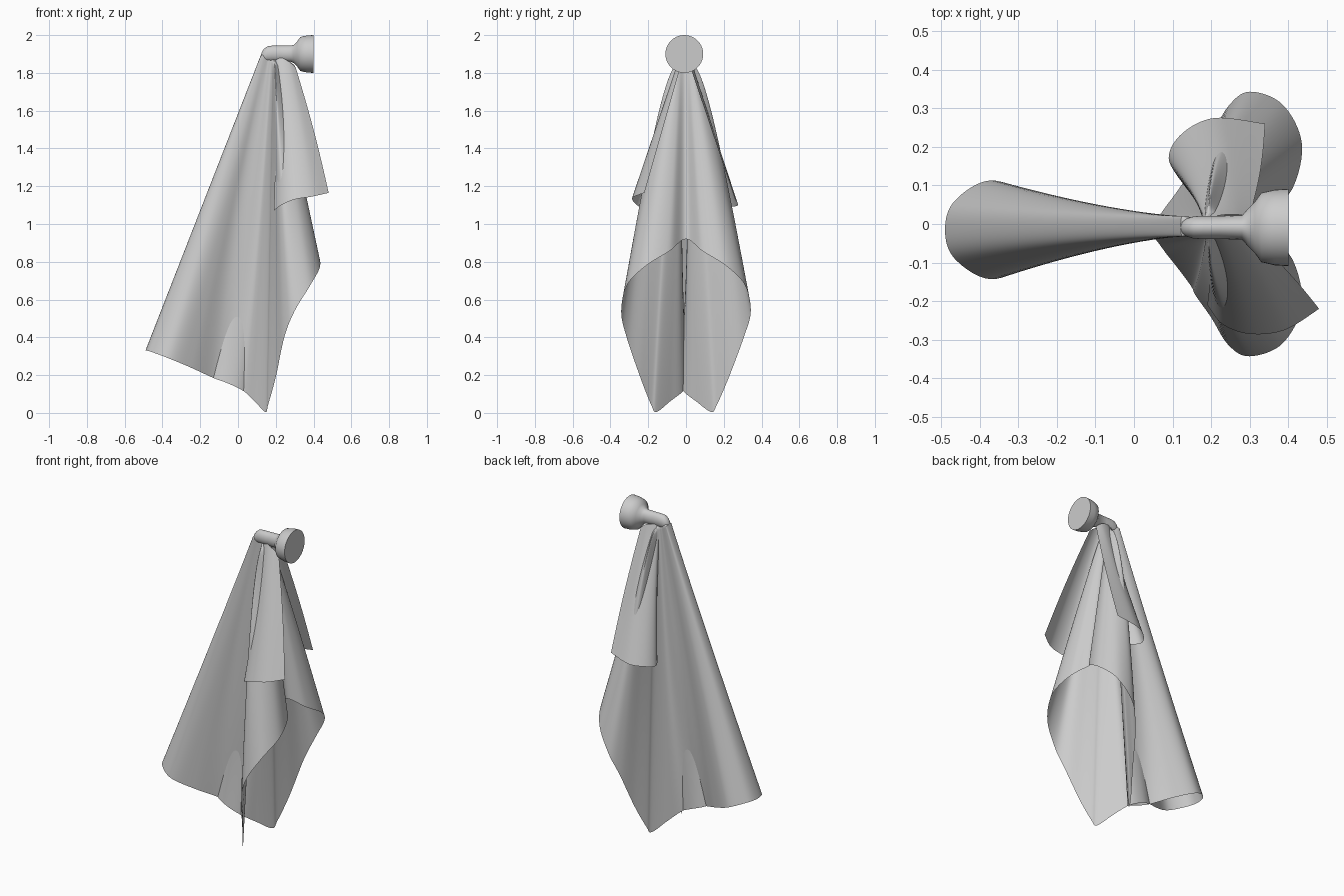
import bpy, math
from mathutils import Vector

if "Cube" in bpy.data.objects:
    bpy.data.objects.remove(bpy.data.objects["Cube"])


def make(name, verts, faces):
    me = bpy.data.meshes.new(name)
    me.from_pydata(verts, [], faces)
    me.validate()
    ob = bpy.data.objects.new(name, me)
    bpy.context.collection.objects.link(ob)
    bpy.ops.object.select_all(action='DESELECT')
    ob.select_set(True)
    bpy.context.view_layer.objects.active = ob
    bpy.ops.object.mode_set(mode='EDIT')
    bpy.ops.mesh.select_all(action='SELECT')
    bpy.ops.mesh.normals_make_consistent(inside=False)
    bpy.ops.object.mode_set(mode='OBJECT')
    bpy.ops.object.shade_smooth_by_angle(angle=math.radians(50))
    return ob


def spline(pts, steps, closed):
    """Catmull-Rom through points of any dimension."""
    n, out = len(pts), []
    get = (lambda i: pts[i % n]) if closed else (lambda i: pts[max(0, min(n - 1, i))])
    for i in range(n if closed else n - 1):
        a, b, c, d = (Vector(get(i + k)) for k in (-1, 0, 1, 2))
        for s in range(steps):
            t = s / steps
            out.append(0.5 * (2 * b + (c - a) * t + (2 * a - 5 * b + 4 * c - d) * t * t
                              + (3 * b - a - 3 * c + d) * t ** 3))
    if not closed:
        out.append(Vector(pts[-1]))
    return out


def grid_faces(rows, cols, closed):
    return [(r * cols + c, r * cols + (c + 1) % cols,
             (r + 1) * cols + (c + 1) % cols, (r + 1) * cols + c)
            for r in range(rows - 1) for c in range(cols if closed else cols - 1)]


# Knob and stem, turned about the x axis (the stem is a little flattened)
profile = [(0.4, 0.1), (0.365, 0.098), (0.33, 0.09), (0.313, 0.066), (0.295, 0.048), (0.28, 0.043),
           (0.22, 0.042), (0.18, 0.042), (0.155, 0.04), (0.138, 0.033), (0.126, 0.022), (0.12, 0.007)]
N = 40
verts = []
for x, r in profile:
    drop = 0.018 * max(0, (0.17 - x) / 0.05) ** 2
    flat = 1 if x > 0.29 else 0.72
    for i in range(N):
        a = 2 * math.pi * i / N
        verts.append((x, -0.009 + flat * r * math.cos(a), 1.902 + r * math.sin(a) - drop
                      - (0.002 if x > 0.29 else 0)))
faces = grid_faces(len(profile), N, True)
faces += [tuple(range(N)), tuple(range(len(verts) - N, len(verts)))]
make("knob", verts, faces)

# Main cloth: half of the three-lobed hem as x, y, z and sideways spread exponent
half = [(-0.49, 0, 0.33, 1.5), (-0.465, 0.075, 0.325, 1.5), (-0.37, 0.128, 0.29, 1.5),
        (-0.25, 0.08, 0.24, 1.6), (-0.13, 0.0, 0.185, 3), (-0.05, -0.02, 0.155, 3),
        (0.03, 0.0, 0.115, 2.4), (0.09, 0.07, 0.06, 1.2), (0.145, 0.145, 0.005, 0.8),
        (0.16, 0.175, 0.045, 0.68), (0.2, 0.235, 0.19, 0.57), (0.245, 0.31, 0.4, 0.58),
        (0.3, 0.343, 0.54, 0.7), (0.385, 0.31, 0.68, 0.85), (0.435, 0.21, 0.78, 0.9),
        (0.41, 0.09, 0.855, 1.0), (0.33, 0.0, 0.92, 1)]
last = len(half) - 1
hem = half + [(x, -y, z, e) for x, y, z, e in reversed(half[1:-1])]
collar = []
for i, (x, y, z, e) in enumerate(hem):
    side = 0 if i in (0, last) else (1 if i < last else -1)
    collar.append((0.17 + 0.1 * x, side * (0.02 + 0.05 * max(0, side * y)) - 0.006, 1.865 - 0.06 * x))
# The front half leans slightly to one side
hem = [(x, y - 0.015 * max(0, min(1, (0.3 - x) / 0.2)), z, e) for x, y, z, e in hem]
lower, upper = spline(hem, 8, True), spline(collar, 8, True)
cols, rows = len(lower), 61
verts = []
for r in range(rows):
    t = (r / (rows - 1)) ** 1.3
    for h, c in zip(lower, upper):
        verts.append((c[0] + (h[0] - c[0]) * t,
                      c[1] + (h[1] - c[1]) * t ** h[3],
                      c[2] + (h[2] - c[2]) * t))
faces = grid_faces(rows, cols, True)
verts.append((0.17, -0.006, 1.91))
faces += [(c, (c + 1) % cols, len(verts) - 1) for c in range(cols)]
make("hanging_cloth", verts, faces)


# Short side flaps hanging behind the main folds, bowed slightly outward in x
def flap(name, top, bottom):
    a, b = spline(top, 8, False), spline(bottom, 8, False)
    n = 25
    vs = [p.lerp(q, r / (n - 1)) + Vector((0.008 * math.sin(math.pi * r / (n - 1)), 0, 0))
          for r in range(n) for p, q in zip(a, b)]
    make(name, vs, grid_faces(n, len(a), False))


flap("right_flap",
     [(0.305, -0.03, 1.83), (0.27, -0.037, 1.86), (0.23, -0.035, 1.88), (0.2, -0.025, 1.88), (0.19, -0.015, 1.86)],
     [(0.48, -0.22, 1.165), (0.39, -0.275, 1.145), (0.3, -0.285, 1.13), (0.23, -0.26, 1.1), (0.19, -0.21, 1.07)])
flap("left_flap",
     [(0.3, 0.02, 1.84), (0.26, 0.025, 1.87), (0.22, 0.022, 1.88), (0.19, 0.012, 1.88), (0.18, 0.005, 1.86)],
     [(0.34, 0.26, 1.13), (0.21, 0.275, 1.1), (0.125, 0.235, 1.09), (0.09, 0.17, 1.08), (0.13, 0.1, 1.09)])
